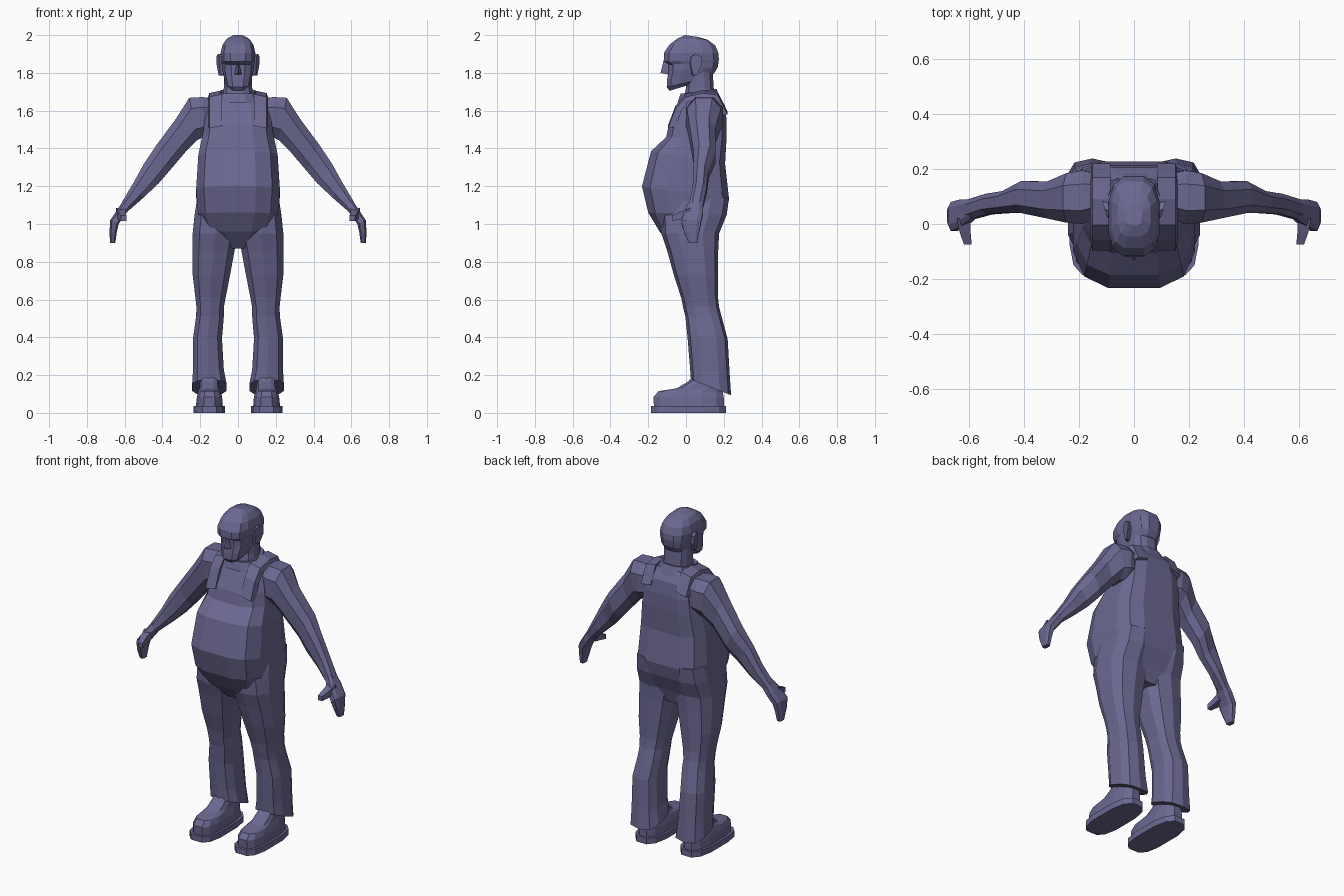
import bpy, bmesh, math
from mathutils import Vector

skin = bpy.data.materials.new("muted_violet")
skin.diffuse_color = (0.148, 0.140, 0.285, 1)


def finish(name, bm, mirror=False):
    bmesh.ops.recalc_face_normals(bm, faces=bm.faces)
    me = bpy.data.meshes.new(name)
    bm.to_mesh(me)
    bm.free()
    me.materials.append(skin)
    ob = bpy.data.objects.new(name, me)
    bpy.context.collection.objects.link(ob)
    if mirror:
        ob.modifiers.new("Mirror", 'MIRROR').use_axis[0] = True
    return ob


def outline(n, p_front, p_back):
    """Unit rounded outline; a lower power gives a boxier shape."""
    pts = []
    for k in range(n):
        a = (k + 0.5) * 2 * math.pi / n
        c, s = math.cos(a), math.sin(a)
        p = p_back if s > 0 else p_front
        m = math.cos(math.pi / n) ** p
        pts.append((math.copysign(abs(c) ** p, c) / m, math.copysign(abs(s) ** p, s) / m))
    return pts


def skin_rings(name, rings, mirror=False):
    bm = bmesh.new()
    loops = [[bm.verts.new(co) for co in r] for r in rings]
    n = len(loops[0])
    for a, b in zip(loops, loops[1:]):
        for i in range(n):
            j = (i + 1) % n
            bm.faces.new((a[i], a[j], b[j], b[i]))
    bm.faces.new(loops[0])
    bm.faces.new(loops[-1])
    return finish(name, bm, mirror)


def stack(name, rows, n=12, pf=0.65, pb=0.65, mirror=False):
    """Rows: z front, z back, x min, x max, y front, y back."""
    shape = outline(n, pf, pb)
    rings = [[((x0 + x1) / 2 + u * (x1 - x0) / 2, (yf + yb) / 2 + v * (yb - yf) / 2,
               (zf + zb) / 2 + v * (zb - zf) / 2) for u, v in shape]
             for zf, zb, x0, x1, yf, yb in rows]
    return skin_rings(name, rings, mirror)


def limb(name, rows, n=8, p=0.8):
    """Rows: upper x, upper z, lower x, lower z, y front, y back."""
    shape = outline(n, p, p)
    rings = [[((xu + xl) / 2 + u * (xu - xl) / 2, (yf + yb) / 2 + v * (yb - yf) / 2,
               (zu + zl) / 2 + u * (zu - zl) / 2) for u, v in shape]
             for xu, zu, xl, zl, yf, yb in rows]
    return skin_rings(name, rings, True)


def sym(rows):
    return [(zf, zb, -w, w, yf, yb) for zf, zb, w, yf, yb in rows]


# Torso with the round belly
stack("torso", sym([
    (0.87, 0.87, 0.07, -0.06, 0.14),
    (0.96, 0.95, 0.17, -0.14, 0.165),
    (1.06, 1.05, 0.212, -0.20, 0.21),
    (1.20, 1.13, 0.222, -0.233, 0.228),
    (1.385, 1.32, 0.21, -0.185, 0.207),
    (1.46, 1.46, 0.19, -0.105, 0.215),
    (1.53, 1.55, 0.178, -0.09, 0.215),
    (1.60, 1.63, 0.16, -0.055, 0.205),
    (1.66, 1.69, 0.125, -0.025, 0.165)]), pf=0.65, pb=0.52)

# Vest straps over the shoulders
path = [(-0.088, 1.52), (-0.05, 1.62), (0.0, 1.68), (0.09, 1.70), (0.165, 1.69), (0.213, 1.59)]
mid = Vector((0.07, 1.50))
rings = []
for y, z in path:
    d = (Vector((y, z)) - mid).normalized()
    a, b = Vector((y, z)) + d * 0.008, Vector((y, z)) - d * 0.035
    rings.append([(0.085, a.x, a.y), (0.152, a.x, a.y - 0.015), (0.16, b.x, b.y), (0.085, b.x, b.y)])
skin_rings("vest_strap", rings, True)

# Trouser legs with flared, slanted hems
stack("trouser_leg", [
    (0.175, 0.095, 0.06, 0.243, 0.03, 0.235),
    (0.24, 0.20, 0.075, 0.238, 0.025, 0.228),
    (0.40, 0.39, 0.085, 0.238, 0.012, 0.217),
    (0.51, 0.51, 0.075, 0.222, 0.0, 0.185),
    (0.56, 0.56, 0.075, 0.22, -0.012, 0.172),
    (0.61, 0.62, 0.065, 0.226, -0.022, 0.165),
    (0.73, 0.73, 0.042, 0.24, -0.06, 0.165),
    (0.86, 0.86, 0.018, 0.241, -0.095, 0.166),
    (0.95, 0.95, 0.0, 0.24, -0.125, 0.17),
    (1.04, 1.05, 0.0, 0.23, -0.13, 0.21),
    (1.15, 1.14, 0.02, 0.215, -0.10, 0.222)], n=10, pf=0.75, pb=0.7, mirror=True)

# Shoes
stack("shoe_sole", [
    (0.0, 0.0, 0.068, 0.235, -0.185, 0.213),
    (0.036, 0.036, 0.068, 0.235, -0.185, 0.213)], pf=0.62, pb=0.7, mirror=True)
stack("shoe_upper", [
    (0.03, 0.03, 0.08, 0.223, -0.17, 0.2),
    (0.085, 0.08, 0.084, 0.218, -0.172, 0.2),
    (0.115, 0.11, 0.092, 0.21, -0.145, 0.195),
    (0.13, 0.13, 0.098, 0.205, -0.05, 0.195),
    (0.165, 0.16, 0.10, 0.203, 0.01, 0.195),
    (0.21, 0.21, 0.105, 0.20, 0.05, 0.19)], pf=0.65, pb=0.75, mirror=True)

# Arms from shoulder to wrist, continuing into the flat hands
limb("arm", [
    (0.12, 1.665, 0.13, 1.47, 0.03, 0.18),
    (0.19, 1.672, 0.18, 1.46, 0.0, 0.195),
    (0.258, 1.668, 0.215, 1.445, 0.005, 0.185),
    (0.33, 1.555, 0.275, 1.385, 0.02, 0.155),
    (0.43, 1.42, 0.36, 1.285, 0.04, 0.156),
    (0.50, 1.315, 0.42, 1.215, 0.04, 0.12),
    (0.555, 1.215, 0.50, 1.14, 0.035, 0.11),
    (0.615, 1.115, 0.58, 1.07, 0.015, 0.09)])
limb("hand", [
    (0.60, 1.135, 0.57, 1.085, 0.02, 0.09),
    (0.64, 1.075, 0.60, 1.045, -0.01, 0.09),
    (0.677, 1.02, 0.632, 1.00, -0.025, 0.08),
    (0.68, 0.96, 0.642, 0.955, -0.01, 0.07),
    (0.678, 0.90, 0.65, 0.90, 0.015, 0.06)], p=0.6)
skin_rings("thumb", [
    [(x - w, y, z - w), (x + w, y, z - w), (x + w, y, z + w), (x - w, y, z + w)]
    for x, y, z, w in [(0.62, 0.02, 1.06, 0.025), (0.615, -0.03, 1.045, 0.02),
                       (0.605, -0.075, 1.03, 0.014)]], True)

# Neck and collar
stack("neck", sym([
    (1.62, 1.64, 0.085, -0.02, 0.155),
    (1.72, 1.72, 0.075, 0.0, 0.147),
    (1.84, 1.82, 0.075, 0.0, 0.14)]), pf=0.8, pb=0.8)
stack("collar", sym([
    (1.64, 1.66, 0.115, -0.045, 0.185),
    (1.672, 1.70, 0.10, -0.035, 0.168),
    (1.69, 1.715, 0.094, -0.028, 0.162),
    (1.685, 1.712, 0.08, -0.01, 0.15)]), pf=0.75, pb=0.75)

# Head: jaw, sunken eye line, brow and skull
stack("head", sym([
    (1.705, 1.75, 0.045, -0.088, 0.06),
    (1.725, 1.775, 0.066, -0.102, 0.12),
    (1.765, 1.80, 0.074, -0.10, 0.15),
    (1.81, 1.83, 0.083, -0.092, 0.168),
    (1.845, 1.855, 0.085, -0.092, 0.172),
    (1.86, 1.87, 0.09, -0.118, 0.174),
    (1.905, 1.905, 0.092, -0.117, 0.172),
    (1.95, 1.945, 0.082, -0.088, 0.155),
    (1.982, 1.975, 0.06, -0.045, 0.115),
    (2.0, 1.99, 0.03, -0.005, 0.065)]), pf=0.65, pb=0.7)

# Nose wedge
bm = bmesh.new()
v = [bm.verts.new(c) for c in [(0, -0.12, 1.86), (0, -0.135, 1.80), (-0.022, -0.09, 1.79),
                               (0.022, -0.09, 1.79), (0, -0.08, 1.86)]]
for f in [(0, 1, 3), (0, 2, 1), (1, 2, 3), (0, 3, 4), (0, 4, 2), (2, 4, 3)]:
    bm.faces.new([v[i] for i in f])
finish("nose", bm)

# Ears: leaf-shaped plates leaning outwards
leaf = [(0.015, 1.85), (0.03, 1.79), (0.05, 1.785), (0.075, 1.84), (0.075, 1.885), (0.045, 1.90), (0.02, 1.885)]
skin_rings("ear", [[(0.075, y, z) for y, z in leaf],
                   [(0.092 + 0.3 * max(0, y - 0.015) + 0.06 * (z - 1.80), y + 0.008, z) for y, z in leaf]], True)
